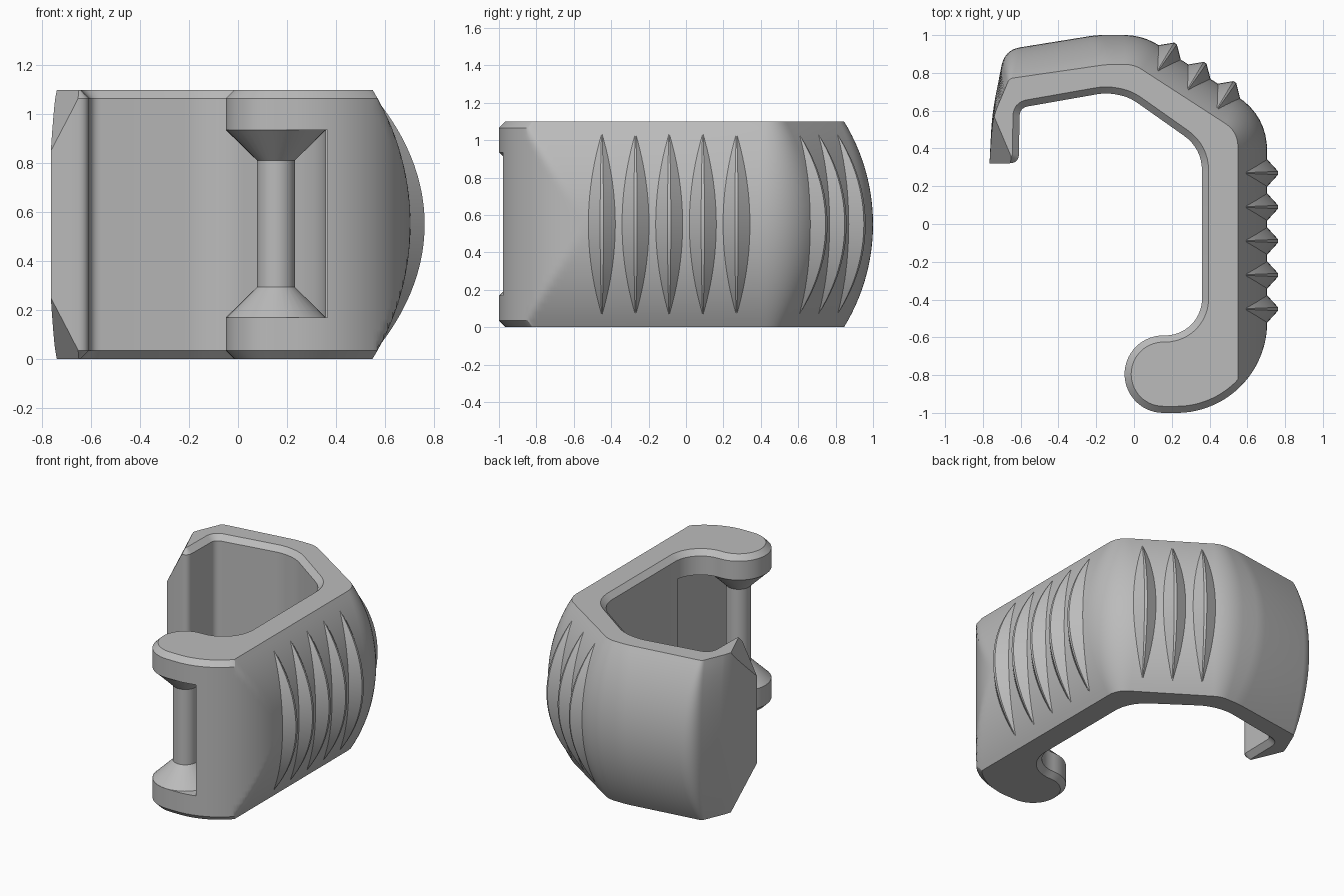
import bpy, bmesh, math
from mathutils import Vector

if "Cube" in bpy.data.objects:
    bpy.data.objects.remove(bpy.data.objects["Cube"])

H, MID, SAG = 1.10, 0.55, 0.155
R = (MID ** 2 + SAG ** 2) / (2 * SAG)

grey = bpy.data.materials.new("plain grey")
grey.diffuse_color = (0.5, 0.5, 0.5, 1)
grey.use_nodes = True
grey.node_tree.nodes["Principled BSDF"].inputs["Base Color"].default_value = grey.diffuse_color


def bulge(z):
    """Barrel factor: 0 at the top and bottom rims, 1 at mid height."""
    return (math.sqrt(R * R - (z - MID) ** 2) - (R - SAG)) / SAG


def make(name, bm, smooth=True):
    bmesh.ops.recalc_face_normals(bm, faces=bm.faces)
    me = bpy.data.meshes.new(name)
    bm.to_mesh(me)
    bm.free()
    ob = bpy.data.objects.new(name, me)
    bpy.context.collection.objects.link(ob)
    me.materials.append(grey)
    if smooth:
        shade(ob)
    return ob


def shade(ob):
    bpy.ops.object.select_all(action='DESELECT')
    ob.select_set(True)
    bpy.context.view_layer.objects.active = ob
    bpy.ops.object.shade_smooth_by_angle(angle=math.radians(28))


def loft(rings):
    """Solid from a stack of closed rings with equal point counts."""
    bm = bmesh.new()
    rows = [[bm.verts.new(p) for p in ring] for ring in rings]
    n = len(rows[0])
    for a, b in zip(rows, rows[1:]):
        for i in range(n):
            j = (i + 1) % n
            bm.faces.new((a[i], a[j], b[j], b[i]))
    bm.faces.new(rows[0])
    bm.faces.new(rows[-1])
    return bm


def rounded(pts, n=8):
    """Polyline of (x, y, trim): corners with a trim become smooth curves."""
    out = []
    for i, (x, y, t) in enumerate(pts):
        c = Vector((x, y))
        if t == 0:
            out.append(c)
            continue
        a = c + (Vector(pts[i - 1][:2]) - c).normalized() * t
        b = c + (Vector(pts[i + 1][:2]) - c).normalized() * t
        for k in range(n + 1):
            u = k / n
            out.append(a * (1 - u) ** 2 + c * 2 * u * (1 - u) + b * u * u)
    return out


def arc(cx, cy, r, a0, a1, n):
    angles = [math.radians(a0 + (a1 - a0) * k / n) for k in range(n + 1)]
    return [Vector((cx + r * math.cos(a), cy + r * math.sin(a))) for a in angles]


def inset(pts, d):
    """Move an open polyline into the material on its right."""
    out = []
    for i, p in enumerate(pts):
        dirs = []
        if i > 0:
            dirs.append((p - pts[i - 1]).normalized())
        if i < len(pts) - 1:
            dirs.append((pts[i + 1] - p).normalized())
        norms = [Vector((t.y, -t.x)) for t in dirs]
        n = sum(norms, Vector((0, 0))).normalized()
        out.append(p + n * d / max(0.5, n.dot(norms[0])))
    return out


# Outer wall at mid height and at the rims
outer_mid = rounded([(0.705, -0.40, 0), (0.705, 0.573, 0.19), (0.048, 1.0, 0.10),
                     (-0.2, 1.0, 0.04), (-0.685, 0.922, 0.085), (-0.752, 0.58, 0.10),
                     (-0.765, 0.32, 0)])
outer_rim = rounded([(0.55, -0.40, 0), (0.55, 0.489, 0.08), (0.0, 0.845, 0.05),
                     (-0.14, 0.845, 0.04), (-0.66, 0.77, 0.02), (-0.745, 0.57, 0.06),
                     (-0.765, 0.32, 0)])

# Hook end, neck and inner wall
inner = (arc(0.225, -0.52, 0.48, 0, -90, 40)
         + arc(0.155, -0.795, 0.205, -90, -270, 28)
         + arc(0.165, -0.395, 0.195, -90, 0, 14)
         + rounded([(0.36, -0.38, 0), (0.36, 0.40, 0.12), (-0.03, 0.675, 0.06),
                    (-0.15, 0.695, 0.05), (-0.605, 0.615, 0.045),
                    (-0.61, 0.325, 0.045), (-0.68, 0.32, 0)])[1:])
inner_rim = inset(inner, 0.035)

# Clip body
CH = 0.035
levels = [0] + [CH + (H - 2 * CH) * k / 24 for k in range(25)] + [H]
rings = []
for z in levels:
    f = bulge(z)
    limit = 0.55 + SAG * f
    chain = inner_rim if z in (0, H) else inner
    ring = [(min(p.x, limit), p.y, z) for p in chain]
    outer = [a.lerp(b, f) for a, b in zip(outer_rim, outer_mid)]
    ring += [(p.x, p.y, z) for p in reversed(outer)]
    rings.append(ring)
body = make("clip_body", loft(rings), False)

# Cutters: window around the pin, and the two corners of the free tip
cutters = []
bm = bmesh.new()
bmesh.ops.create_cube(bm, size=1)
for v in bm.verts:
    v.co = (0.365 if v.co.x > 0 else -0.3, -0.42 if v.co.y > 0 else -1.2,
            0.935 if v.co.z > 0 else 0.17)
cutters.append(make("window_cutter", bm, False))
for flip in (False, True):
    tri = [Vector(p) for p in ((-0.745, 0.58, 1.1), (-0.66, 0.38, 1.1), (-0.765, 0.32, 0.85))]
    mid = sum(tri, Vector()) / 3
    n = (tri[1] - tri[0]).cross(tri[2] - tri[0]).normalized()
    if n.z < 0:
        n = -n
    base = [mid + (p - mid) * 2.5 for p in tri]
    pts = base + [p + n * 0.4 for p in base]
    if flip:
        pts = [Vector((p.x, p.y, H - p.z)) for p in pts]
    cutters.append(make("tip_cutter", loft([pts[:3], pts[3:]]), False))

for c in cutters:
    c.hide_render = True
    m = body.modifiers.new("cut", 'BOOLEAN')
    m.operation, m.solver, m.object = 'DIFFERENCE', 'EXACT', c
    bpy.context.view_layer.objects.active = body
    bpy.ops.object.modifier_apply(modifier=m.name)
for c in cutters:
    bpy.data.objects.remove(c)
shade(body)

# Pin with flared ends
profile = [(0.204, 0.16), (0.204, 0.17), (0.078, 0.293), (0.078, 0.812), (0.204, 0.935), (0.204, 0.945)]
make("pin", loft([[(p.x, p.y, z) for p in arc(0.155, -0.795, r, 0, 348.75, 31)]
                  for r, z in profile]))


# Grip ribs
def rib(name, x, y, normal):
    n = Vector(normal).normalized()
    t = Vector((-n.y, n.x))
    rows = []
    for k in range(25):
        s = -1 + 2 * k / 24
        z = MID + 0.48 * s
        d = 1 - s * s
        surf = Vector((x, y)) - n * SAG * (1 - bulge(z))
        w, c = 0.002 + 0.07 * d, 0.002 + 0.007 * d
        sec = [(-0.02, -w), (0, -w), (0.001 + 0.057 * d, -c),
               (0.001 + 0.057 * d, c), (0, w), (-0.02, w)]
        rows.append([(*(surf + n * h + t * o), z) for h, o in sec])
    make(name, loft(rows))


for i in range(5):
    rib("side_rib", 0.705, 0.27 - 0.18 * i, (1, 0))
for i in range(3):
    rib("slant_rib", 0.188 + 0.157 * i, 0.907 - 0.102 * i, (0.545, 0.838))
